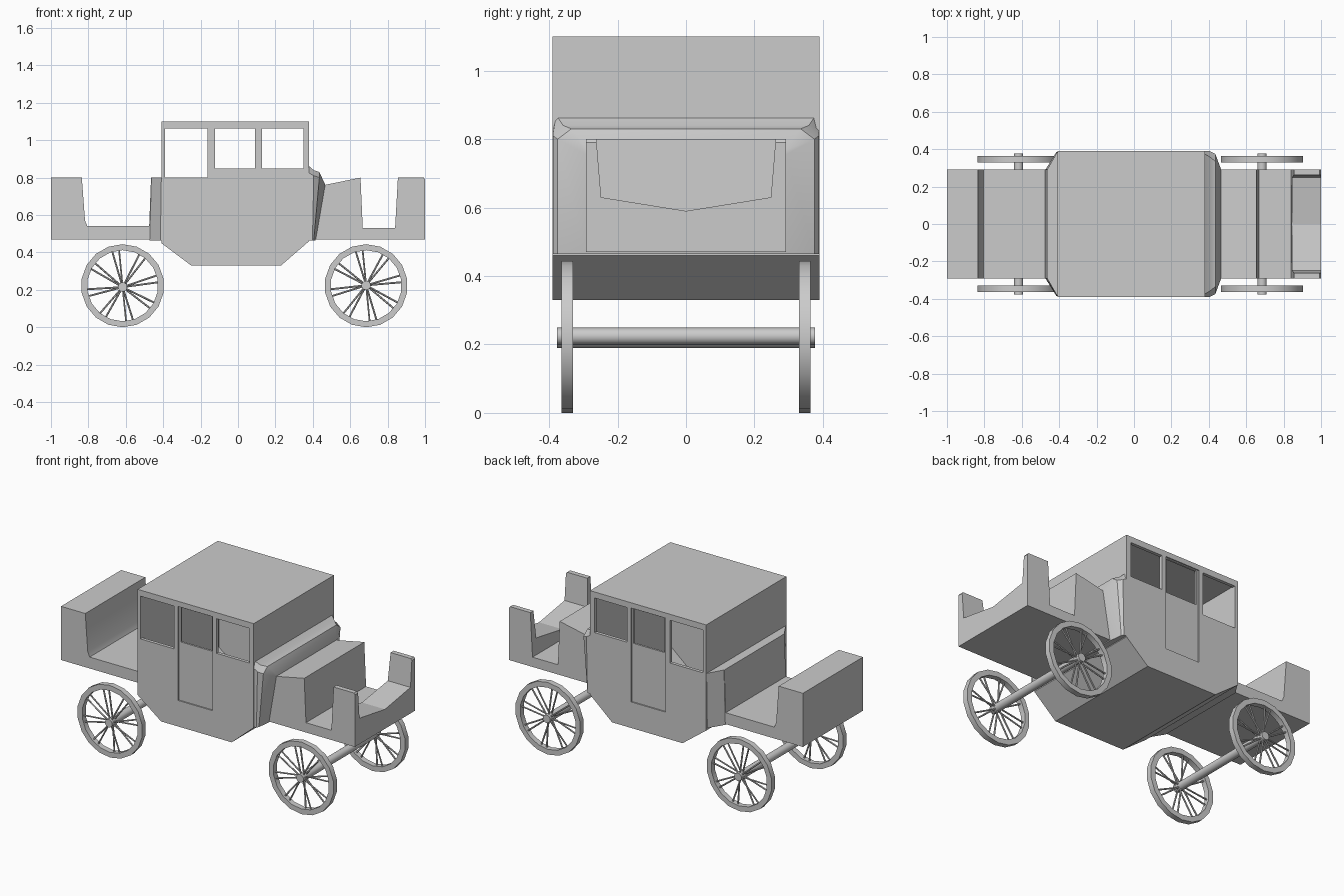
import bpy, bmesh, math
from mathutils import Vector, Matrix

if "Cube" in bpy.data.objects:
    bpy.data.objects.remove(bpy.data.objects["Cube"], do_unlink=True)

grey = bpy.data.materials.new("plain grey")
grey.use_nodes = True
grey.diffuse_color = (0.6, 0.6, 0.6, 1)
grey.node_tree.nodes["Principled BSDF"].inputs["Base Color"].default_value = (0.6, 0.6, 0.6, 1)


def finish(name, bm, smooth=None):
    bmesh.ops.recalc_face_normals(bm, faces=bm.faces)
    mesh = bpy.data.meshes.new(name)
    bm.to_mesh(mesh)
    bm.free()
    mesh.materials.append(grey)
    obj = bpy.data.objects.new(name, mesh)
    bpy.context.collection.objects.link(obj)
    if smooth:
        bpy.ops.object.select_all(action='DESELECT')
        obj.select_set(True)
        bpy.context.view_layer.objects.active = obj
        bpy.ops.object.shade_smooth_by_angle(angle=math.radians(smooth))
    return obj


def loft(name, rings, smooth=None):
    """Skin a row of equal-length rings and cap both ends."""
    bm = bmesh.new()
    loops = [[bm.verts.new(p) for p in ring] for ring in rings]
    for a, b in zip(loops, loops[1:]):
        for i in range(len(a)):
            j = (i + 1) % len(a)
            bm.faces.new((a[i], a[j], b[j], b[i]))
    bm.faces.new(loops[0])
    bm.faces.new(loops[-1])
    return finish(name, bm, smooth)


def prism(name, profile, half, centre=0, smooth=None):
    """Extrude an x-z outline across y."""
    return loft(name, [[(x, centre + s * half, z) for x, z in profile] for s in (-1, 1)], smooth)


def rect(x0, x1, z0, z1):
    return [(x0, z0), (x1, z0), (x1, z1), (x0, z1)]


def cut(obj, cutter):
    mod = obj.modifiers.new("cut", 'BOOLEAN')
    mod.operation, mod.solver, mod.object = 'DIFFERENCE', 'EXACT', cutter
    bpy.context.view_layer.objects.active = obj
    bpy.ops.object.modifier_apply(modifier=mod.name)
    bpy.data.objects.remove(cutter, do_unlink=True)


# Hollow cabin with open windows and recessed doors
cabin = prism("cabin", [(-.41, 1.1), (.38, 1.1), (.38, .46), (.23, .33), (-.25, .33), (-.41, .45)], .39)
cut(cabin, prism("cavity", [(-.39, 1.068), (.36, 1.068), (.36, .47), (.22, .35), (-.24, .35), (-.39, .46)], .37))
for side in (-1, 1):
    cut(cabin, prism("door_recess", rect(-.135, .1, .49, 1.068), .008, side * .39))
for x0, x1, z0 in ((-.39, -.163, .8), (-.122, .09, .85), (.128, .35, .85)):
    cut(cabin, prism("window_opening", rect(x0, x1, z0, 1.063), .6))

# Rear boot with seat well
prism("rear_boot", [(-1, .47), (-1, .8), (-.835, .8), (-.818, .57), (-.805, .54),
                    (-.475, .54), (-.465, .8), (-.4, .8), (-.4, .47)], .292, smooth=35)


# Flared shoulders joining the cabin to the narrower ends
def section(x_low, x_top, half, top):
    return [(x_low, -half, .465), (x_low, half, .465), (x_top, half, top), (x_top, -half, top)]


loft("rear_shoulder", [section(-.4, -.4, .388, .8), section(-.415, -.41, .385, .8),
                       section(-.472, -.463, .293, .8)])


def shoulder(x_low, x_top, half, eave, top, inset):
    return [(x_low, -half, .465), (x_low, half, .465), (x_top, half, eave),
            (x_top, half - inset, top), (x_top, inset - half, top), (x_top, -half, eave)]


loft("front_shoulder", [shoulder(.37, .37, .389, .83, .87, .01),
                        shoulder(.398, .405, .389, .81, .84, .03),
                        shoulder(.405, .435, .375, .80, .83, .04),
                        shoulder(.415, .465, .293, .755, .765, .01)], smooth=35)

# Driver bench, footwell and dashboard
bench = prism("driver_bench", [(.39, .47), (.39, .75), (.46, .76), (.655, .8), (.667, .53),
                               (.84, .53), (.855, .8), (.993, .8), (1, .79), (1, .47)], .292)
dip = [(-.262, .85), (-.262, .8), (-.248, .63), (0, .59), (.248, .63), (.262, .8), (.262, .85)]
cut(bench, loft("dash_dip", [[(x, y, z) for y, z in dip] for x in (.75, 1.1)]))


def rod(bm, a, b, r0, r1, sides):
    """Tapered rod between two points."""
    a, b = Vector(a), Vector(b)
    turn = (b - a).to_track_quat('Z', 'Y').to_matrix().to_4x4()
    bmesh.ops.create_cone(bm, cap_ends=True, segments=sides, radius1=r0, radius2=r1,
                          depth=(b - a).length, matrix=Matrix.Translation((a + b) / 2) @ turn)


# Wheels: faceted rim, slim spokes splayed across the hub
def wheel(name, x, y, z, sides=18, spokes=16):
    bm = bmesh.new()
    rim = []
    for i in range(sides):
        t = math.tau * i / sides
        rim.append([bm.verts.new((x + r * math.sin(t), y + d, .222 - r * math.cos(t)))
                    for r, d in ((.222, -.017), (.222, .017), (.19, .017), (.19, -.017))])
    for i in range(sides):
        a, b = rim[i], rim[(i + 1) % sides]
        for k in range(4):
            m = (k + 1) % 4
            bm.faces.new((a[k], a[m], b[m], b[k]))
    for i in range(spokes):
        t = math.tau * (i + .25 * (-1) ** i) / spokes
        splay = .012 * (-1) ** i
        rod(bm, (x + .01 * math.sin(t), y + splay, z - .01 * math.cos(t)),
            (x + .197 * math.sin(t), y, .222 - .197 * math.cos(t)), .005, .005, 6)
    return finish(name, bm, 25)


for end, x, z in (("rear", -.617, .215), ("front", .685, .224)):
    for side, y in (("left", .347), ("right", -.347)):
        wheel(f"{end}_{side}_wheel", x, y, z)
    bm = bmesh.new()
    rod(bm, (x, -.377, z), (x, .377, z), .025, .025, 14)
    finish(f"{end}_axle", bm, 35)
